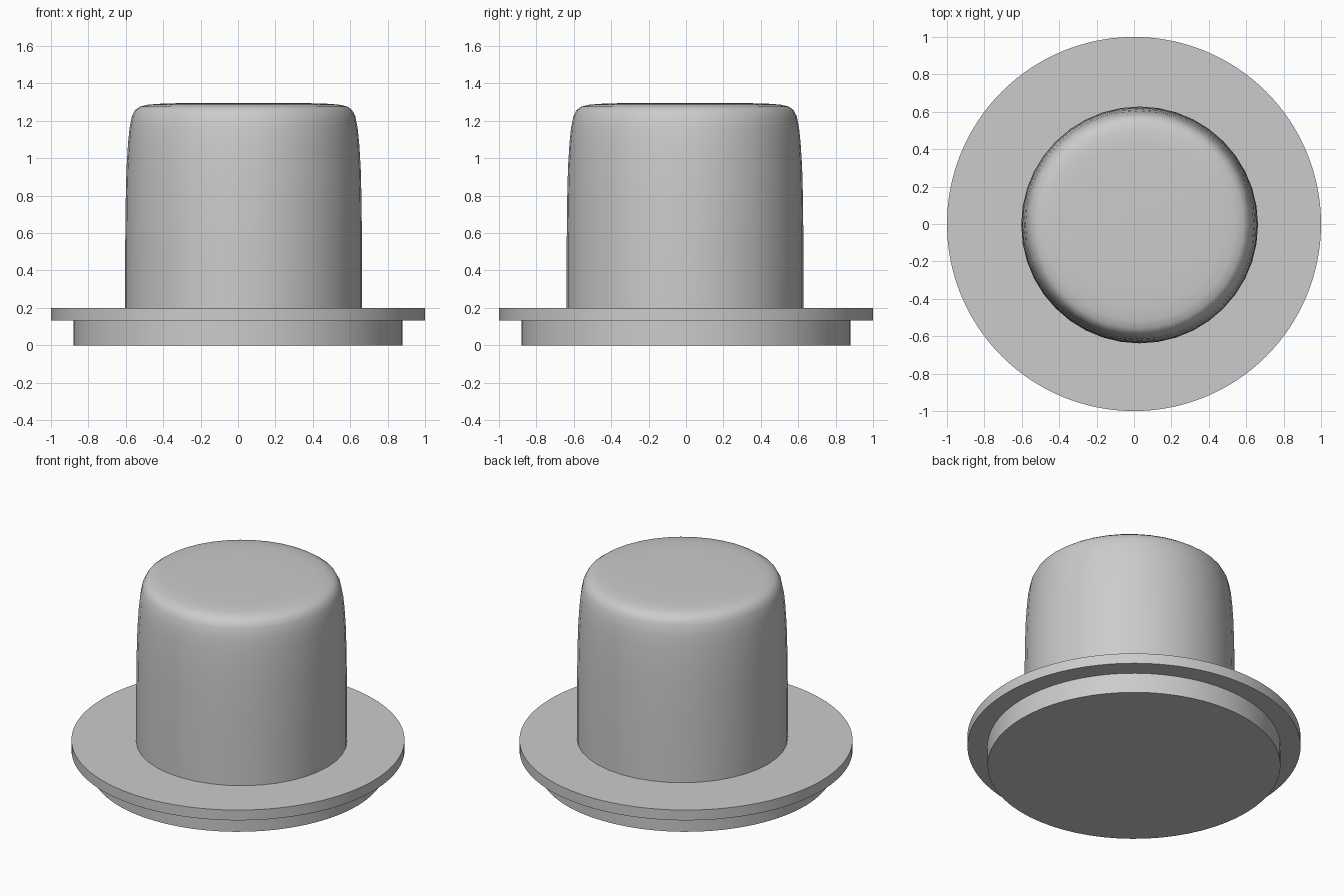
import bpy
import math

# Remove the default object
if "Cube" in bpy.data.objects:
    bpy.data.objects.remove(bpy.data.objects["Cube"], do_unlink=True)

# Single felt colour
GREY = (0.6, 0.6, 0.6, 1.0)
felt = bpy.data.materials.new("grey_felt")
felt.use_nodes = True
felt.diffuse_color = GREY
felt.node_tree.nodes["Principled BSDF"].inputs["Base Color"].default_value = GREY


def smooth(obj, degrees):
    bpy.ops.object.select_all(action="DESELECT")
    obj.select_set(True)
    bpy.context.view_layer.objects.active = obj
    bpy.ops.object.shade_smooth_by_angle(angle=math.radians(degrees))


def disc(name, radius, bottom, top, sides):
    """Flat capped cylinder between two heights."""
    bpy.ops.mesh.primitive_cylinder_add(
        vertices=sides, radius=radius, depth=top - bottom,
        location=(0, 0, (bottom + top) / 2))
    obj = bpy.context.object
    obj.name = name
    obj.data.materials.append(felt)
    smooth(obj, 40)
    return obj


def turned(name, profile, sides, location):
    """Revolve (radius, height) points; the last ring is capped."""
    verts = [(r * math.cos(math.tau * i / sides), r * math.sin(math.tau * i / sides), z)
             for r, z in profile for i in range(sides)]
    faces = []
    for ring in range(len(profile) - 1):
        a, b = ring * sides, (ring + 1) * sides
        for i in range(sides):
            j = (i + 1) % sides
            faces.append((a + i, a + j, b + j, b + i))
    last = (len(profile) - 1) * sides
    faces.append(tuple(range(last, last + sides)))
    faces.append(tuple(reversed(range(sides))))
    mesh = bpy.data.meshes.new(name)
    mesh.from_pydata(verts, [], faces)
    mesh.materials.append(felt)
    obj = bpy.data.objects.new(name, mesh)
    obj.location = location
    bpy.context.collection.objects.link(obj)
    smooth(obj, 50)
    return obj


# Inner band below the brim, and the wide brim
disc("base_band", 0.88, 0, 0.14, 64)
disc("brim", 1.0, 0.132, 0.2, 128)

# Tall crown with a softly rounded top, set slightly off centre
crown_profile = [(0.633, 0.16), (0.633, 0.55), (0.63, 0.8), (0.626, 0.95),
                 (0.618, 1.08), (0.61, 1.16), (0.597, 1.225), (0.58, 1.258),
                 (0.555, 1.276), (0.51, 1.287), (0.44, 1.292), (0.33, 1.295)]
turned("crown", crown_profile, 40, (0.03, -0.005, 0))
